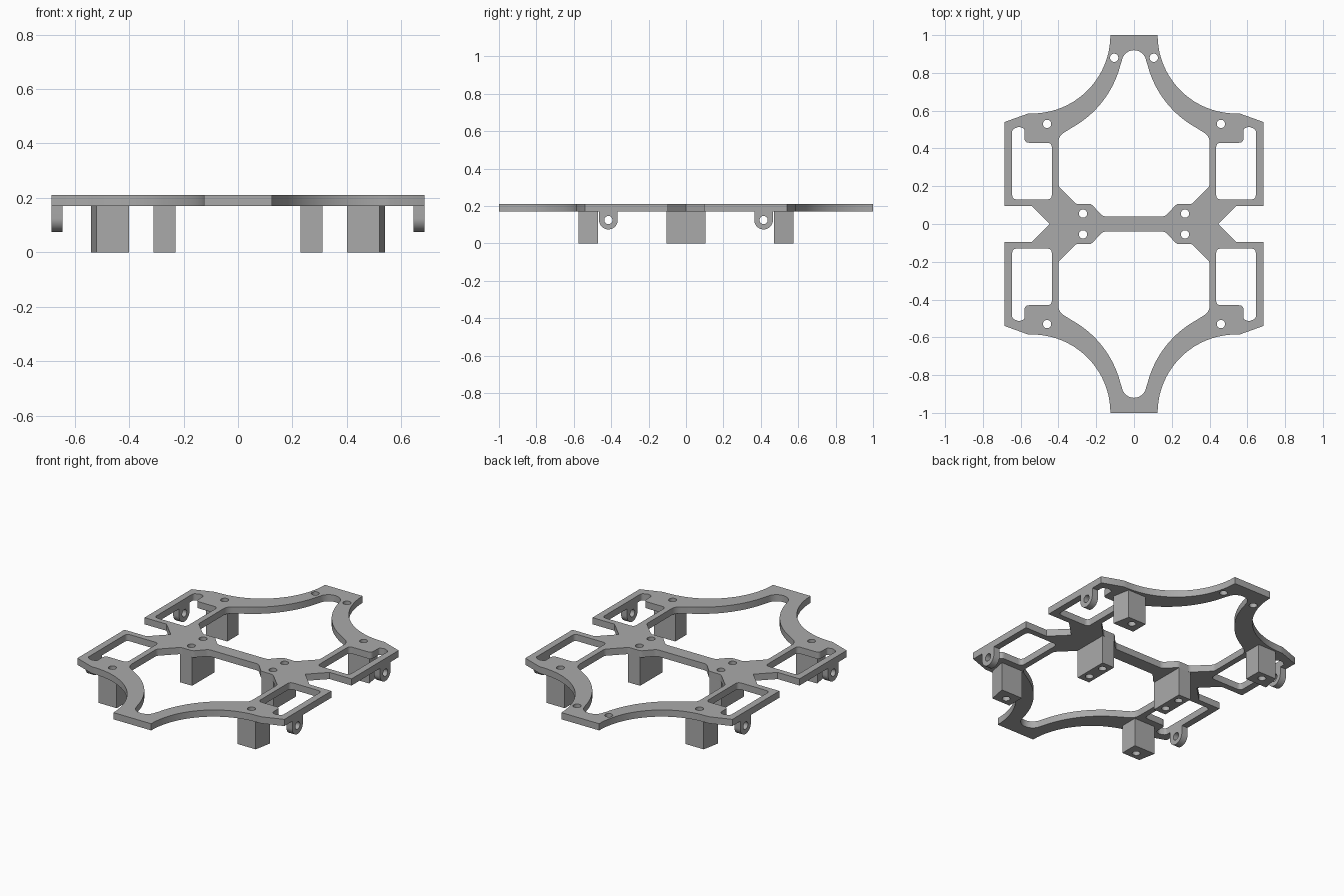
import bpy, math
from mathutils import Vector

cube = bpy.data.objects.get("Cube")
if cube:
    bpy.data.objects.remove(cube)

GREY = (0.4, 0.4, 0.4, 1)
grey = bpy.data.materials.new("mid grey")
grey.use_nodes = True
grey.diffuse_color = GREY
grey.node_tree.nodes["Principled BSDF"].inputs["Base Color"].default_value = GREY


def arc(cx, cy, r, a0, a1, n=20):
    angles = [math.radians(a0 + (a1 - a0) * i / n) for i in range(n + 1)]
    return [(cx + r * math.cos(a), cy + r * math.sin(a)) for a in angles]


def circle(cx, cy, r=0.022):
    return arc(cx, cy, r, 0, 345, 23)


def rounded(points, n=6):
    """Closed loop of (x, y) or (x, y, radius); corners with a radius are filleted."""
    out = []
    for i, p in enumerate(points):
        c = Vector(p[:2])
        if len(p) == 2:
            out.append(tuple(c))
            continue
        u = (Vector(points[i - 1][:2]) - c).normalized()
        v = (Vector(points[(i + 1) % len(points)][:2]) - c).normalized()
        d = p[2] / math.tan(u.angle(v) / 2)
        for k in range(n + 1):
            t = k / n
            out.append(tuple(c + u * d * (1 - t) ** 2 + v * d * t ** 2))
    return out


def flip(loop, sx, sy):
    return [(x * sx, y * sy, *radius) for x, y, *radius in loop]


def mirror_x(half):
    return half + flip(half, -1, 1)[::-1]


def extrude(name, loops, low, high):
    """Flat shape with holes, extruded from low to high along z."""
    curve = bpy.data.curves.new(name, "CURVE")
    curve.dimensions = "2D"
    curve.fill_mode = "BOTH"
    curve.extrude = (high - low) / 2
    for loop in loops:
        spline = curve.splines.new("POLY")
        spline.points.add(len(loop) - 1)
        for point, (x, y) in zip(spline.points, loop):
            point.co = (x, y, 0, 1)
        spline.use_cyclic_u = True
    curve.materials.append(grey)
    ob = bpy.data.objects.new(name, curve)
    bpy.context.collection.objects.link(ob)
    ob.location.z = (low + high) / 2
    bpy.ops.object.select_all(action="DESELECT")
    ob.select_set(True)
    bpy.context.view_layer.objects.active = ob
    bpy.ops.object.convert(target="MESH")
    bpy.ops.object.mode_set(mode="EDIT")
    bpy.ops.mesh.select_all(action="SELECT")
    bpy.ops.mesh.remove_doubles(threshold=0.0005)
    bpy.ops.mesh.normals_make_consistent(inside=False)
    bpy.ops.object.mode_set(mode="OBJECT")
    bpy.ops.object.shade_smooth_by_angle(angle=math.radians(30))
    return bpy.context.view_layer.objects.active


# Frame outline: one quarter, mirrored to all four
quarter = arc(0.54, 1.0, 0.415, 180, 270) + [(0.56, 0.585), (0.685, 0.54), (0.685, 0.095), (0.54, 0.095)]
outline = mirror_x(quarter + [(0.445, 0)] + flip(quarter, 1, -1)[::-1])

# Large opening between the centre bar and each end
tip = arc(0, 0.855, 0.065, 90, 10, 8)
sweep = arc(0.585, 0.974, 0.53, 194, 241)
lower = [(0.40, 0.465, 0.06), (0.40, 0.20, 0.03), (0.305, 0.105, 0.03),
         (0.225, 0.105, 0.03), (0.165, 0.04, 0.04)]
opening = rounded(mirror_x(tip[1:] + sweep + lower) + tip[:1])

# Stepped pocket in each arm
pocket = rounded([(0.435, 0.13, 0.025), (0.645, 0.13, 0.025), (0.645, 0.50, 0.02), (0.61, 0.515, 0.02),
                  (0.58, 0.505, 0.015), (0.58, 0.43, 0.025), (0.435, 0.43, 0.025)])

# Plate with openings, pockets and screw holes
loops = [outline, circle(0.105, 0.88), circle(-0.105, 0.88), opening, flip(opening, 1, -1)]
for sx in (1, -1):
    for sy in (1, -1):
        loops += [flip(pocket, sx, sy), circle(0.46 * sx, 0.53 * sy), circle(0.27 * sx, 0.055 * sy)]
extrude("frame_plate", loops, 0.17, 0.21)

# Posts and lugs under the arms, and posts under the centre
corner = [(0.40, 0.575), (0.52, 0.575), (0.54, 0.47), (0.40, 0.47)]
centre = [(0.23, -0.105), (0.31, -0.105), (0.31, 0.105), (0.23, 0.105)]
lug = arc(0, 0, 0.05, 180, 360) + [(0.05, 0.05), (-0.05, 0.05)]
for sx, side in ((1, "left"), (-1, "right")):
    for sy, end in ((1, "back"), (-1, "front")):
        extrude(f"{end}_{side}_post", [flip(corner, sx, sy), circle(0.46 * sx, 0.53 * sy)], 0, 0.17)
        ear = extrude(f"{end}_{side}_lug", [lug, circle(0, 0)], -0.02, 0.02)
        ear.rotation_euler = (math.pi / 2, 0, math.pi / 2)
        ear.location = (0.665 * sx, 0.415 * sy, 0.125)
    extrude(f"{side}_centre_post",
            [flip(centre, sx, 1), circle(0.27 * sx, 0.055), circle(0.27 * sx, -0.055)], 0, 0.17)
